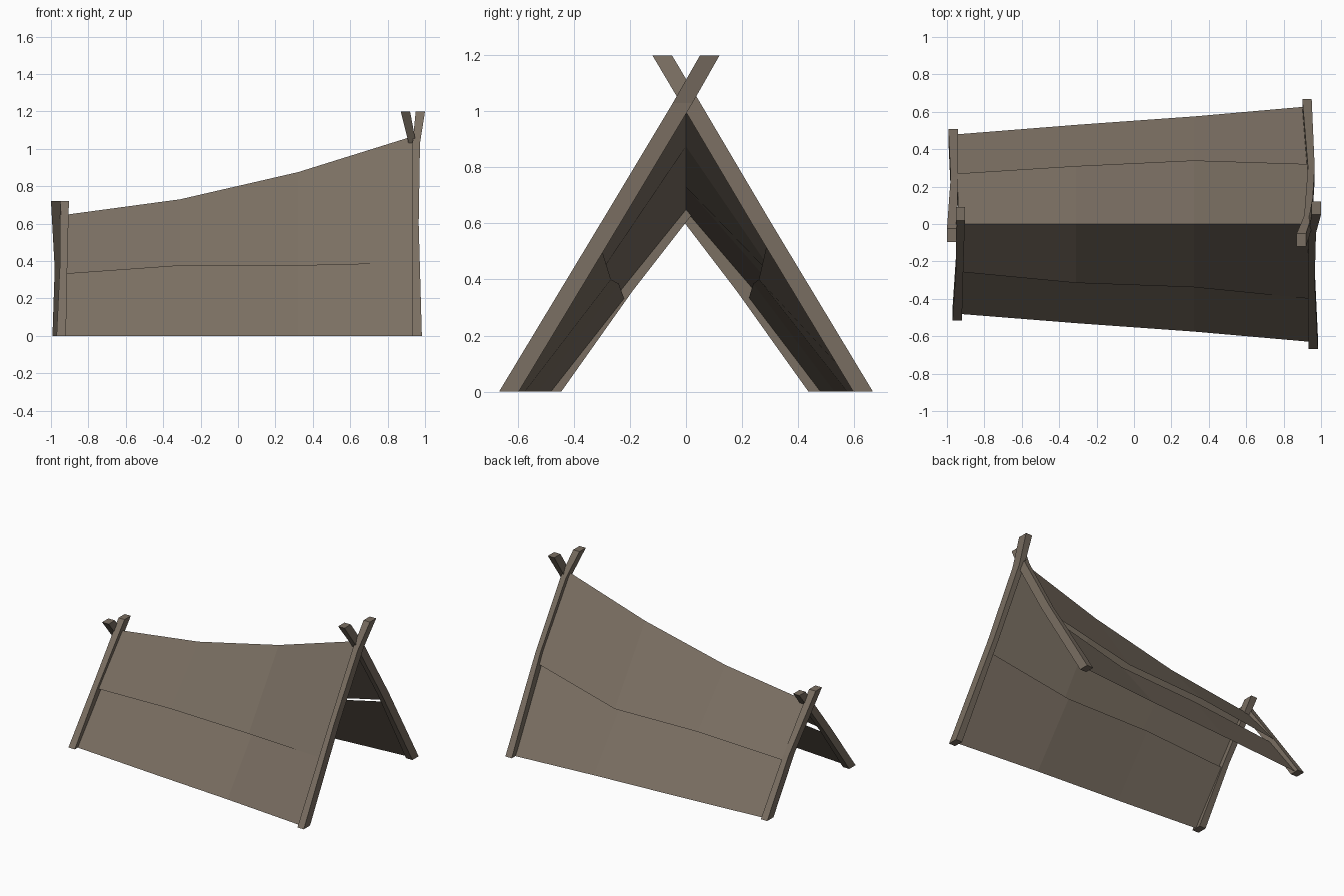
import bpy, bmesh

if "Cube" in bpy.data.objects:
    bpy.data.objects.remove(bpy.data.objects["Cube"])

# One weathered brown for cloth and poles
brown = bpy.data.materials.new("weathered brown")
brown.diffuse_color = (0.195, 0.158, 0.122, 1)
brown.use_nodes = True
brown.node_tree.nodes["Principled BSDF"].inputs["Base Color"].default_value = brown.diffuse_color


def finish(name, bm):
    mesh = bpy.data.meshes.new(name)
    bm.to_mesh(mesh)
    bm.free()
    mesh.materials.append(brown)
    obj = bpy.data.objects.new(name, mesh)
    bpy.context.collection.objects.link(obj)


def pole(name, stations):
    """Bent square pole: level rectangular rings (x, y, z, x width)."""
    bm = bmesh.new()
    rings = []
    for x, y, z, w in stations:
        rings.append([bm.verts.new((x + sx * w / 2, y + sy * 0.035, z))
                      for sx, sy in ((-1, -1), (1, -1), (1, 1), (-1, 1))])
    for a, b in zip(rings, rings[1:]):
        for i in range(4):
            j = (i + 1) % 4
            bm.faces.new((a[i], a[j], b[j], b[i]))
    bm.faces.new(rings[0][::-1])
    bm.faces.new(rings[-1])
    bmesh.ops.recalc_face_normals(bm, faces=bm.faces)
    finish(name, bm)


def sheet(name, low, high, side):
    """Cloth strip between two edges given as (y, z) at each x station."""
    bm = bmesh.new()
    a = [bm.verts.new((x, side * y, z)) for x, (y, z) in zip(XS, low)]
    b = [bm.verts.new((x, side * y, z)) for x, (y, z) in zip(XS, high)]
    for i in range(len(XS) - 1):
        f = [a[i], a[i + 1], b[i + 1], b[i]]
        bm.faces.new(f if side < 0 else f[::-1])
    finish(name, bm)


XS = (-0.94, -0.31, 0.32, 0.945)
ridge = [(0, 0.645), (0, 0.73), (0, 0.875), (0, 1.07)]
ground = [(0.48, 0), (0.53, 0), (0.575, 0), (0.63, 0)]

# Upper sheets hang outside the tops of the lower sheets
sheet("front_upper_cloth", [(0.255, 0.33), (0.315, 0.375), (0.338, 0.375), (0.40, 0.39)], ridge, -1)
sheet("back_upper_cloth", [(0.27, 0.33), (0.31, 0.375), (0.34, 0.38), (0.32, 0.53)], ridge, 1)
sheet("front_lower_cloth", ground, [(0.22, 0.33), (0.24, 0.385), (0.268, 0.40), (0.308, 0.53)], -1)
sheet("back_lower_cloth", ground, [(0.225, 0.335), (0.24, 0.385), (0.26, 0.40), (0.29, 0.53)], 1)

# Tall crossing poles at the right end
pole("tall_front_pole", [(0.958, -0.632, 0, 0.05), (0.948, -0.27, 0.6, 0.036),
                         (0.953, -0.012, 1.03, 0.04), (0.975, 0.085, 1.2, 0.05)])
pole("tall_back_pole", [(0.925, 0.632, 0, 0.05), (0.948, 0.27, 0.6, 0.036),
                        (0.93, 0.01, 1.04, 0.04), (0.895, -0.085, 1.2, 0.05)])

# Short crossing poles at the left end
pole("short_front_pole", [(-0.945, -0.48, 0, 0.05), (-0.933, -0.225, 0.36, 0.04),
                          (-0.928, 0.055, 0.72, 0.048)])
pole("short_back_pole", [(-0.967, 0.472, 0, 0.05), (-0.96, 0.215, 0.36, 0.04),
                         (-0.974, -0.06, 0.72, 0.052)])
